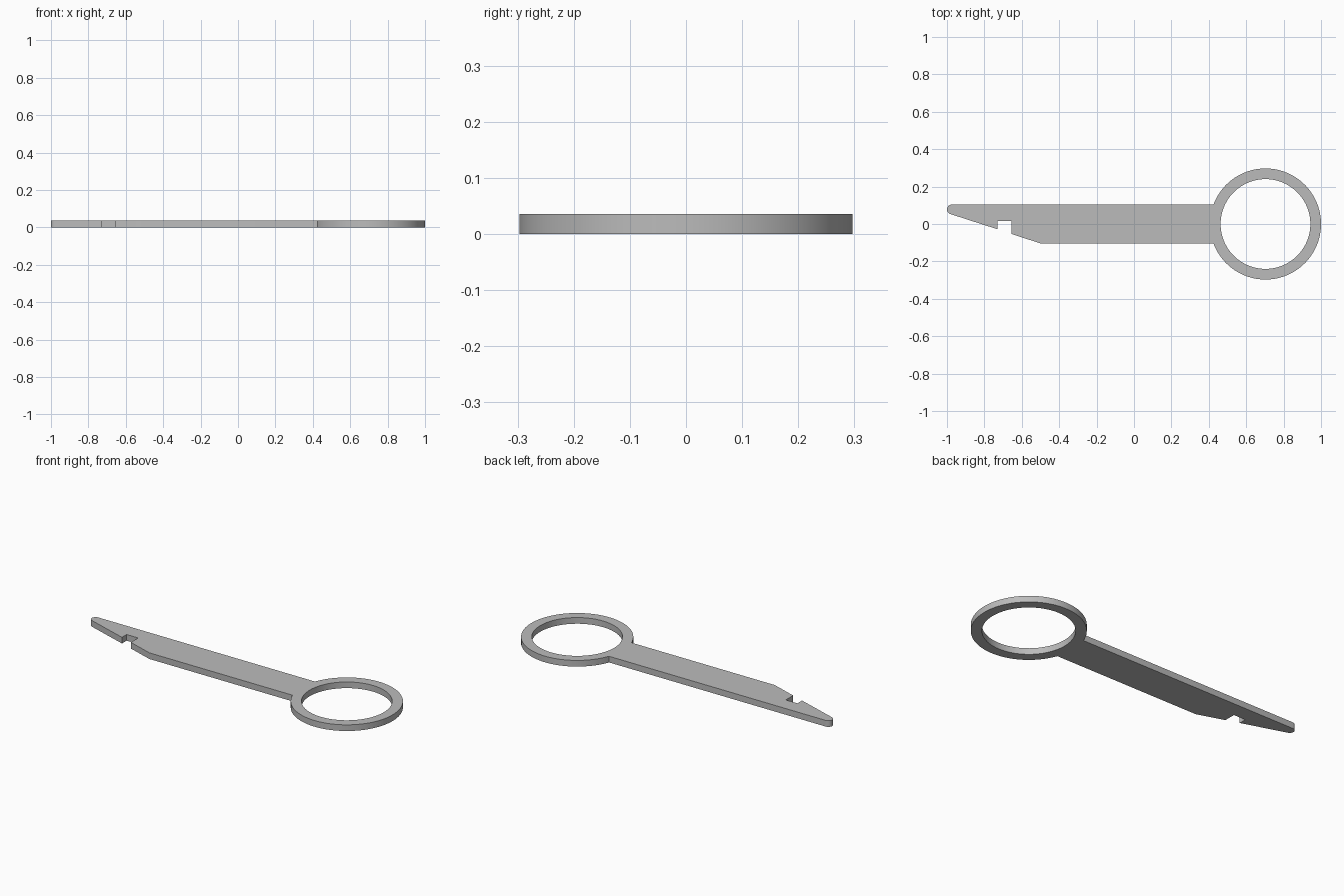
import bpy, bmesh, math

cube = bpy.data.objects.get("Cube")
if cube:
    bpy.data.objects.remove(cube, do_unlink=True)

THICK = 0.036
CX, R_OUT, R_IN = 0.703, 0.297, 0.24   # ring centre and radii
HALF = 0.104                           # half width of the shaft
TIP_R = 0.026                          # rounding of the tip


def arc(cx, cy, r, a0, a1, n):
    return [(cx + r * math.cos(a0 + (a1 - a0) * i / n),
             cy + r * math.sin(a0 + (a1 - a0) * i / n)) for i in range(n + 1)]


steel = bpy.data.materials.new("grey_metal")
steel.use_nodes = True
grey = (0.5, 0.5, 0.5, 1)
steel.diffuse_color = grey
steel.node_tree.nodes["Principled BSDF"].inputs["Base Color"].default_value = grey

# Outline: outer ring arc, rounded tip, tapered edge with a square notch
join = math.pi - math.asin(HALF / R_OUT)
outline = arc(CX, 0, R_OUT, -join, join, 80)
outline += arc(TIP_R - 1, HALF - TIP_R, TIP_R, math.pi / 2, math.radians(251), 12)
outline += [(-0.73, -0.028), (-0.73, 0.015), (-0.655, 0.015),
            (-0.655, -0.053), (-0.5, -HALF)]
hole = arc(CX, 0, R_IN, 0, math.tau, 80)[:-1]

# Fill between the outline and the finger hole, then give it thickness
bm = bmesh.new()
edges = []
for loop in (outline, hole):
    verts = [bm.verts.new((x, y, 0)) for x, y in loop]
    edges += [bm.edges.new((a, b)) for a, b in zip(verts, verts[1:] + verts[:1])]
bmesh.ops.triangle_fill(bm, use_beauty=True, edges=edges, normal=(0, 0, 1))
top = bmesh.ops.extrude_face_region(bm, geom=bm.faces[:], use_keep_orig=True)
bmesh.ops.translate(bm, vec=(0, 0, THICK),
                    verts=[g for g in top["geom"] if isinstance(g, bmesh.types.BMVert)])
bmesh.ops.recalc_face_normals(bm, faces=bm.faces[:])

mesh = bpy.data.meshes.new("ring_key")
bm.to_mesh(mesh)
bm.free()
mesh.materials.append(steel)
key = bpy.data.objects.new("ring_key", mesh)
bpy.context.collection.objects.link(key)
bpy.context.view_layer.objects.active = key
key.select_set(True)
bpy.ops.object.shade_smooth_by_angle(angle=math.radians(30))
